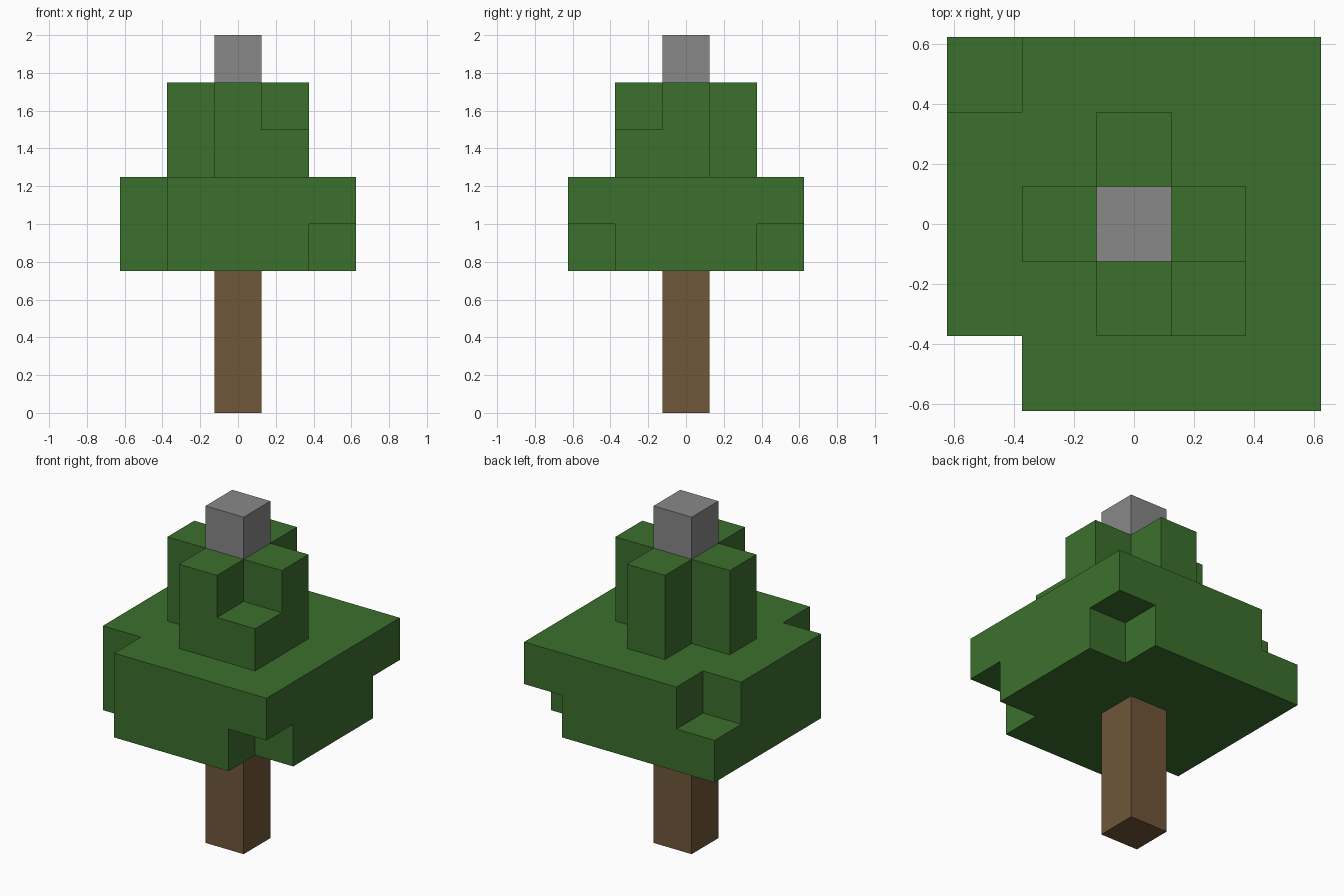
import bpy
import bmesh
from mathutils import Vector

CELL = 0.25

cube = bpy.data.objects.get("Cube")
if cube:
    bpy.data.objects.remove(cube, do_unlink=True)


def material(name, rgb):
    mat = bpy.data.materials.new(name)
    mat.use_nodes = True
    mat.diffuse_color = (*rgb, 1)
    mat.node_tree.nodes["Principled BSDF"].inputs["Base Color"].default_value = (*rgb, 1)
    return mat


def finish(name, bm, mat):
    mesh = bpy.data.meshes.new(name)
    bm.to_mesh(mesh)
    bm.free()
    mesh.materials.append(mat)
    obj = bpy.data.objects.new(name, mesh)
    bpy.context.collection.objects.link(obj)


def column(name, bottom, top, mat):
    bm = bmesh.new()
    bmesh.ops.create_cube(bm, size=1)
    bmesh.ops.scale(bm, vec=(CELL, CELL, top - bottom), verts=bm.verts)
    bmesh.ops.translate(bm, vec=(0, 0, (bottom + top) / 2), verts=bm.verts)
    finish(name, bm, mat)


def blocks(name, cells, bottom, mat):
    """Join grid cells into one skin, keeping only the outer faces."""
    bm = bmesh.new()
    for cell in cells:
        centre = Vector(cell)
        for axis in range(3):
            for sign in (-1, 1):
                n = Vector((0, 0, 0))
                n[axis] = sign
                if tuple(int(c) for c in centre + n) in cells:
                    continue
                u = Vector((0, 0, 0))
                u[(axis + 1) % 3] = 0.5
                v = n.cross(u)
                mid = centre + n / 2 + Vector((0, 0, 0.5))
                corners = (mid - u - v, mid + u - v, mid + u + v, mid - u + v)
                bm.faces.new([bm.verts.new(c * CELL) for c in corners])
    bmesh.ops.translate(bm, vec=(0, 0, bottom), verts=bm.verts)
    bmesh.ops.remove_doubles(bm, verts=bm.verts, dist=0.001)
    bmesh.ops.dissolve_limit(bm, angle_limit=0.01, verts=bm.verts, edges=bm.edges)
    finish(name, bm, mat)


def layer(radius, z):
    span = range(-radius, radius + 1)
    return {(x, y, z) for x in span for y in span}


def corners(radius, z):
    return {(x, y, z) for x in (-radius, radius) for y in (-radius, radius)}


bark = material("bark brown", (0.162, 0.093, 0.042))
leaf = material("leaf green", (0.045, 0.163, 0.027))
stone = material("stone grey", (0.246, 0.246, 0.246))

# Trunk and tip
column("trunk", 0, 0.75, bark)
column("tree_tip", 1.75, 2, stone)

# Wide lower foliage with irregular corners
lower = layer(2, 0) | layer(2, 1)
lower -= corners(2, 0) - {(-2, 2, 0)}
lower -= {(-2, -2, 1), (-2, 2, 1)}
blocks("lower_foliage", lower, 0.75, leaf)

# Cross-shaped upper foliage with one low corner block
upper = layer(1, 0) | layer(1, 1)
upper -= corners(1, 0) | corners(1, 1)
upper.add((1, -1, 0))
blocks("upper_foliage", upper, 1.25, leaf)
